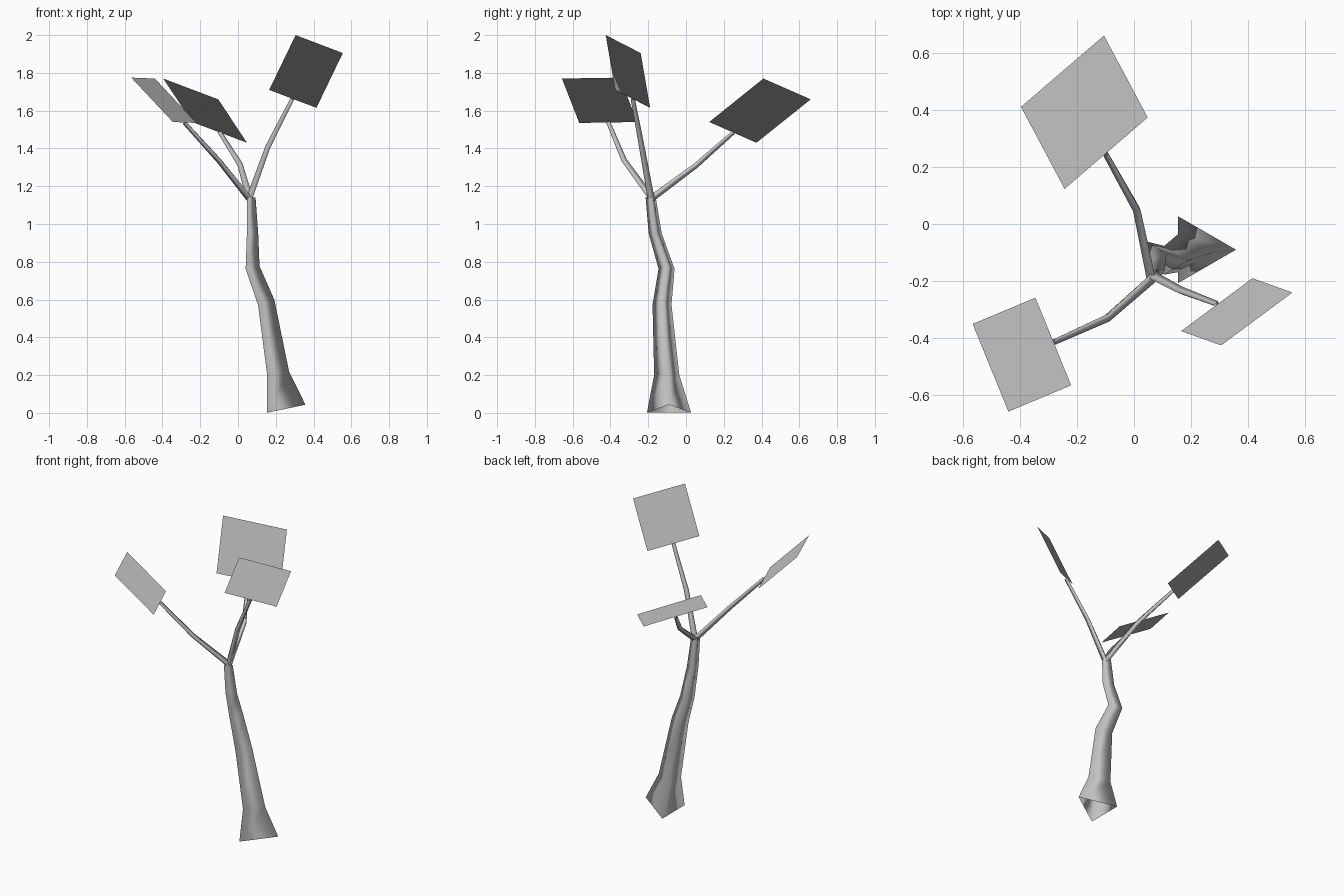
import bpy
import bmesh
import math
from mathutils import Vector

cube = bpy.data.objects.get("Cube")
if cube:
    bpy.data.objects.remove(cube)

SIDES = 3
UP = Vector((0, 0, 1))
GREY = (0.55, 0.55, 0.55, 1)
grey = bpy.data.materials.new("plain grey")
grey.use_nodes = True
grey.diffuse_color = GREY
grey.node_tree.nodes["Principled BSDF"].inputs["Base Color"].default_value = GREY


def add_object(name, bm, normals):
    """Make a smooth object whose shading follows one normal per vertex."""
    mesh = bpy.data.meshes.new(name)
    for face in bm.faces:
        face.smooth = True
    bm.to_mesh(mesh)
    bm.free()
    mesh.normals_split_custom_set_from_vertices(normals)
    mesh.materials.append(grey)
    obj = bpy.data.objects.new(name, mesh)
    bpy.context.collection.objects.link(obj)


def tube(name, rings):
    """Skin an open three-sided tube, shaded straight out from each ring."""
    bm = bmesh.new()
    loops = [[bm.verts.new(p) for p in points] for points in rings]
    for low, high in zip(loops, loops[1:]):
        for i in range(SIDES):
            j = (i + 1) % SIDES
            bm.faces.new((low[i], low[j], high[j], high[i]))
    normals = []
    for points in rings:
        middle = sum(points, Vector()) / SIDES
        normals += [(p - middle).normalized() for p in points]
    add_object(name, bm, normals)


def ring(center, radius, slope=0.0, axis=None):
    """Triangle of points, sheared by slope or turned square to an axis."""
    points = []
    for i in range(SIDES):
        a = math.tau * i / SIDES
        offset = Vector((math.cos(a), math.sin(a), 0)) * radius
        if axis:
            offset = axis.to_track_quat('Z', 'Y') @ offset
        else:
            offset.z = slope * offset.x
        points.append(Vector(center) + offset)
    return points


# Trunk: centre, radius and tilt of each ring, open at the bottom
trunk = [
    ((0.222, -0.09, 0.015), 0.135, 0.21),
    ((0.193, -0.102, 0.207), 0.077, 0.17),
    ((0.135, -0.127, 0.58), 0.058, 0.3),
    ((0.065, -0.103, 0.767), 0.049, 0.2),
    ((0.067, -0.163, 0.95), 0.04, 0.0),
    ((0.062, -0.187, 1.14), 0.031, 0.0),
]
tube("trunk", [ring(*r) for r in trunk])

# Each limb: bend of the branch, then the leaf's two base corners and one tip
limbs = {
    "left": ((0.162, -0.235, 1.41),
             (0.415, -0.19, 1.615), (0.165, -0.375, 1.71), (0.305, -0.425, 2.0)),
    "back": ((0.013, 0.05, 1.31),
             (-0.243, 0.123, 1.54), (0.048, 0.373, 1.43), (-0.105, 0.66, 1.66)),
    "right": ((-0.095, -0.327, 1.333),
              (-0.22, -0.565, 1.535), (-0.345, -0.258, 1.54), (-0.565, -0.35, 1.775)),
}
fork = Vector((0.064, -0.185, 1.135))
for side, points in limbs.items():
    bend, a, b, c = map(Vector, points)
    tip = (a + b) / 2

    # Branch from the fork to the middle of the leaf's base edge
    tube(side + "_branch", [
        ring(fork, 0.021, axis=bend - fork),
        ring(bend, 0.017, axis=tip - fork),
        ring(tip, 0.013, axis=tip - bend),
    ])

    # Flat four-cornered leaf, shaded as if facing the sky
    bm = bmesh.new()
    corners = (a, b, c, a + c - b)
    bm.faces.new([bm.verts.new(p) for p in corners])
    add_object(side + "_leaf", bm, [UP] * len(corners))
